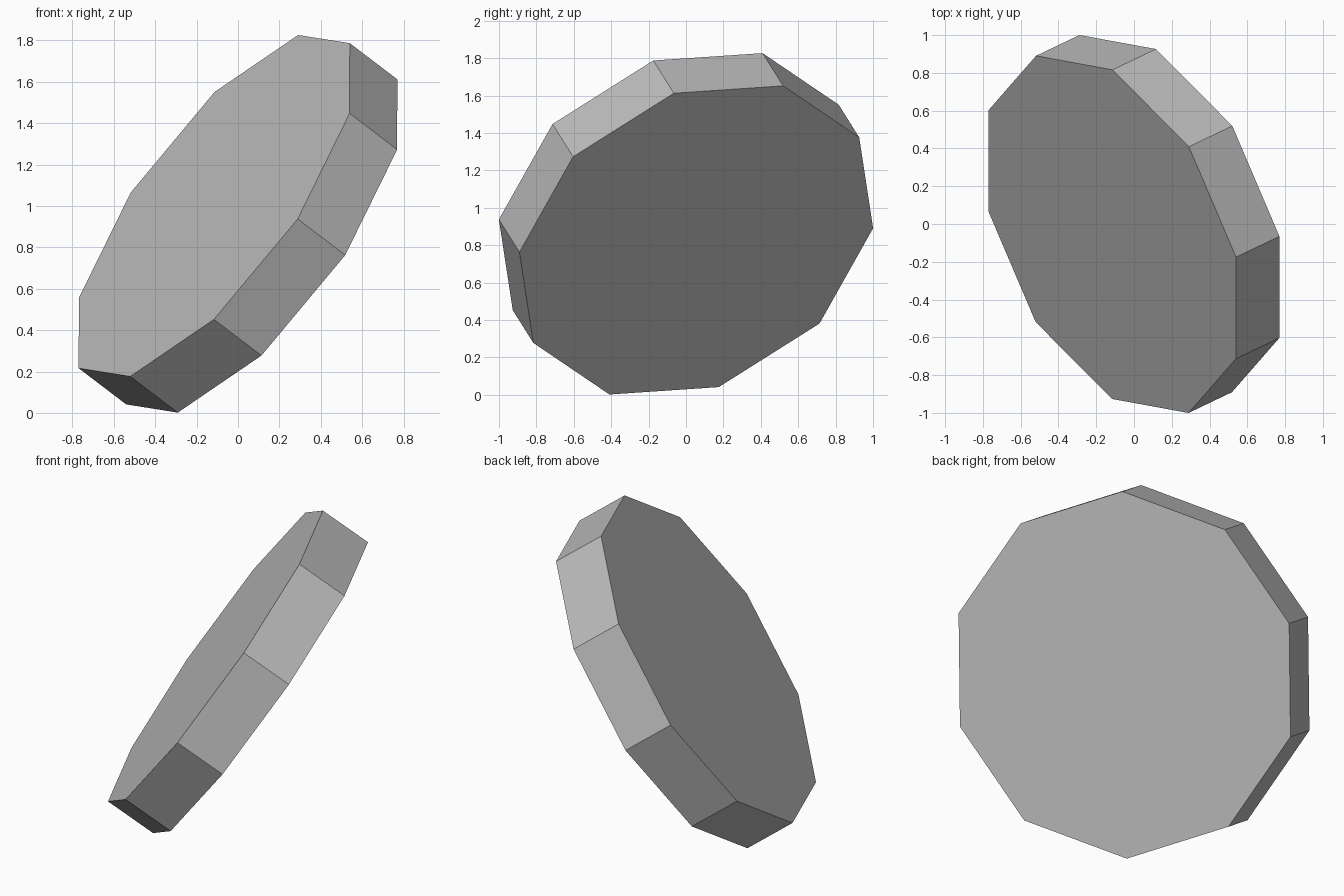
import bpy
from mathutils import Matrix, Vector

if "Cube" in bpy.data.objects:
    bpy.data.objects.remove(bpy.data.objects["Cube"], do_unlink=True)

RADIUS, THICKNESS = 1.03, 0.309
CENTRE = Vector((0, 0, 0.914))

# Tilt: the disc axis, and the direction from the centre to one rim corner
axis = Vector((-0.23, -0.11, 0.175)).normalized()
corner = Vector((0.655, -0.12, 0.785))
corner = (corner - axis * corner.dot(axis)).normalized()
side = corner.cross(axis)
tilt = Matrix((side, corner, axis)).transposed()

# Plain grey material
grey = bpy.data.materials.new("plain_grey")
grey.use_nodes = True
colour = (0.5, 0.5, 0.5, 1)
grey.diffuse_color = colour
grey.node_tree.nodes["Principled BSDF"].inputs["Base Color"].default_value = colour

# Ten-sided flat disc
bpy.ops.mesh.primitive_cylinder_add(vertices=10, radius=RADIUS, depth=THICKNESS)
disc = bpy.context.object
disc.name = "ten_sided_disc"
disc.matrix_world = Matrix.Translation(CENTRE) @ tilt.to_4x4()
disc.data.materials.append(grey)
